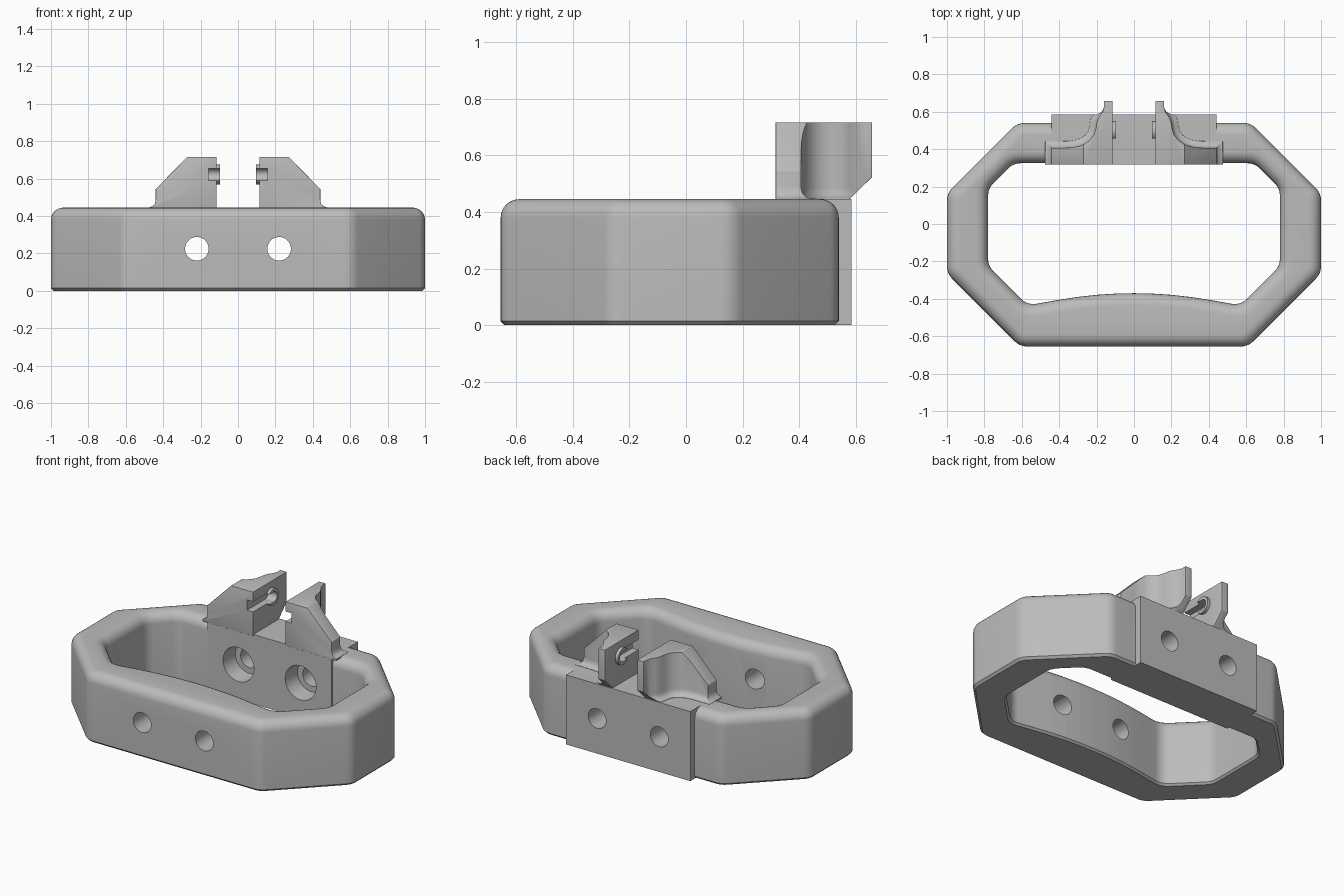
import bpy, bmesh
from math import sin, cos, tan, pi
from mathutils import Vector, Matrix

cube = bpy.data.objects.get("Cube")
if cube:
    bpy.data.objects.remove(cube, do_unlink=True)

grey = bpy.data.materials.new("plain grey")
grey.use_nodes = True
tone = (0.5, 0.5, 0.5, 1)
grey.diffuse_color = tone
grey.node_tree.nodes["Principled BSDF"].inputs["Base Color"].default_value = tone


def finish(name, bm):
    bmesh.ops.recalc_face_normals(bm, faces=bm.faces)
    mesh = bpy.data.meshes.new(name)
    bm.to_mesh(mesh)
    bm.free()
    obj = bpy.data.objects.new(name, mesh)
    mesh.materials.append(grey)
    bpy.context.collection.objects.link(obj)
    return obj


def rounded(points, r, steps=6):
    """Round every corner of a closed outline."""
    pts = [Vector(p) for p in points]
    out = []
    for i, p in enumerate(pts):
        a = (pts[i - 1] - p).normalized()
        b = (pts[(i + 1) % len(pts)] - p).normalized()
        turn = pi - a.angle(b)
        d = r * tan(turn / 2)
        n = steps if turn > 0.3 else 1
        for k in range(n + 1):
            t = k / n
            out.append(p + a * d * (1 - t) ** 2 + b * d * t ** 2)
    return out


def offset(loop, d):
    """Move a counter-clockwise outline outward by d."""
    out = []
    for i, p in enumerate(loop):
        a = (p - loop[i - 1]).normalized()
        b = (loop[(i + 1) % len(loop)] - p).normalized()
        n = Vector((a.y + b.y, -a.x - b.x)).normalized()
        out.append(p + n * d / max(0.5, n.dot(Vector((a.y, -a.x)))))
    return out


def loft(name, loop, rows):
    """Closed solid from one outline, with rows of (offset, height)."""
    bm = bmesh.new()
    rings = [[bm.verts.new((p.x, p.y, z)) for p in offset(loop, d)] for d, z in rows]
    n = len(loop)
    for low, high in zip(rings, rings[1:]):
        for i in range(n):
            j = (i + 1) % n
            bm.faces.new((low[i], low[j], high[j], high[i]))
    bm.faces.new(rings[0][::-1])
    bm.faces.new(rings[-1])
    return finish(name, bm)


def prism(name, points, axis, lo, hi):
    """Outline in xz (axis y) or yz (axis x), extruded between lo and hi."""
    bm = bmesh.new()
    put = (lambda a, b, t: (a, t, b)) if axis == "y" else (lambda a, b, t: (t, a, b))
    ends = [[bm.verts.new(put(a, b, t)) for a, b in points] for t in (lo, hi)]
    for i in range(len(points)):
        j = (i + 1) % len(points)
        bm.faces.new((ends[0][i], ends[0][j], ends[1][j], ends[1][i]))
    bm.faces.new(ends[0])
    bm.faces.new(ends[1])
    return finish(name, bm)


def box(name, x, y, z):
    corners = [(x[0], z[0]), (x[1], z[0]), (x[1], z[1]), (x[0], z[1])]
    return prism(name, corners, "y", *y)


def rod(name, axis, centre, r1, r2, depth):
    bm = bmesh.new()
    turn = Matrix.Rotation(pi / 2, 4, "Y") if axis == "x" else Matrix.Rotation(-pi / 2, 4, "X")
    bmesh.ops.create_cone(bm, cap_ends=True, segments=40, radius1=r1, radius2=r2,
                          depth=depth, matrix=Matrix.Translation(centre) @ turn)
    return finish(name, bm)


def apply(obj, mod):
    bpy.context.view_layer.objects.active = obj
    bpy.ops.object.modifier_apply(modifier=mod.name)


def boolean(obj, other, operation):
    mod = obj.modifiers.new("bool", "BOOLEAN")
    mod.operation, mod.object, mod.solver = operation, other, "EXACT"
    apply(obj, mod)
    bpy.data.objects.remove(other, do_unlink=True)


def smooth(obj, angle):
    bpy.ops.object.select_all(action="DESELECT")
    obj.select_set(True)
    bpy.context.view_layer.objects.active = obj
    bpy.ops.object.shade_smooth_by_angle(angle=angle)


def mirrored(half):
    return half + [(-x, y) for x, y in reversed(half)]


# Ring body: octagonal frame with rounded upper rims
top, rim = 0.445, 0.065
arc = [(rim * (1 - cos(k * pi / 12)), top - rim + rim * sin(k * pi / 12)) for k in range(7)]
outer = rounded(mirrored([(0.61, -0.655), (1, -0.265), (1, 0.165), (0.625, 0.54)]), 0.1)
body = loft("ring_body", outer, [(-0.014, 0), (0, 0.014)] + [(-d, z) for d, z in arc])

# Opening, with a gently bowed front wall
bow = [(x / 10, -0.37 - 0.22 * (x / 10) ** 2) for x in range(-4, 5)]
inner = mirrored([(0.57, -0.435), (0.78, -0.225), (0.78, 0.19), (0.645, 0.325)]) + bow
opening = loft("opening", rounded(inner, 0.1),
               [(0.012, -0.01), (0.012, 0), (0, 0.012)] + arc + [(rim, 0.6)])
boolean(body, opening, "DIFFERENCE")

# Mounting plate on the back wall
plate = box("plate", (-0.44, 0.44), (0.319, 0.585), (0, top))
boolean(body, plate, "UNION")

# Screw holes through both walls, with recessed seats in the back wall
for x in (-0.22, 0.22):
    boolean(body, rod("hole", "y", (x, 0, 0.225), 0.063, 0.063, 2), "DIFFERENCE")
    boolean(body, rod("seat", "y", (x, 0.34, 0.225), 0.115, 0.1, 0.18), "DIFFERENCE")
smooth(body, 0.6)

# Clamp jaw: L-shaped plan with a flared foot, trimmed by front and side outlines
plan = [(0.05, 0.25), (0.55, 0.25), (0.55, 0.405), (0.34, 0.408), (0.3, 0.415),
        (0.265, 0.428), (0.235, 0.45), (0.213, 0.48), (0.203, 0.515), (0.198, 0.55),
        (0.185, 0.577), (0.168, 0.6), (0.16, 0.63), (0.16, 0.75), (0.05, 0.75)]
jaw = loft("clamp_jaws", [Vector(p) for p in plan],
           [(0.035, 0.43), (0.035, 0.447), (0.018, 0.453), (0.006, 0.465), (0, 0.485), (0, 0.8)])
front = [(0.115, 0.435), (0.475, 0.435), (0.475, 0.446), (0.455, 0.453), (0.444, 0.467),
         (0.44, 0.49), (0.44, 0.545), (0.27, 0.717), (0.115, 0.717)]
boolean(jaw, prism("front_trim", front, "y", 0, 1), "INTERSECT")
side = [(0.317, 0.42), (0.56, 0.42), (0.58, 0.447), (0.657, 0.523), (0.657, 0.75), (0.317, 0.75)]
boolean(jaw, prism("side_trim", side, "x", 0, 1), "INTERSECT")
bevel = jaw.modifiers.new("soft edges", "BEVEL")
bevel.width, bevel.segments, bevel.angle_limit = 0.014, 3, 0.75
apply(jaw, bevel)

# Round boss on the inner face, split by a slot open to the front
boolean(jaw, rod("boss", "x", (0.115, 0.498, 0.622), 0.053, 0.053, 0.04), "UNION")
boolean(jaw, box("slot", (0.05, 0.158), (0.2, 0.5), (0.59, 0.655)), "DIFFERENCE")
boolean(jaw, rod("slot_end", "x", (0.108, 0.5, 0.6225), 0.0325, 0.0325, 0.1), "DIFFERENCE")
mirror = jaw.modifiers.new("mirror", "MIRROR")
apply(jaw, mirror)
smooth(jaw, 0.6)
